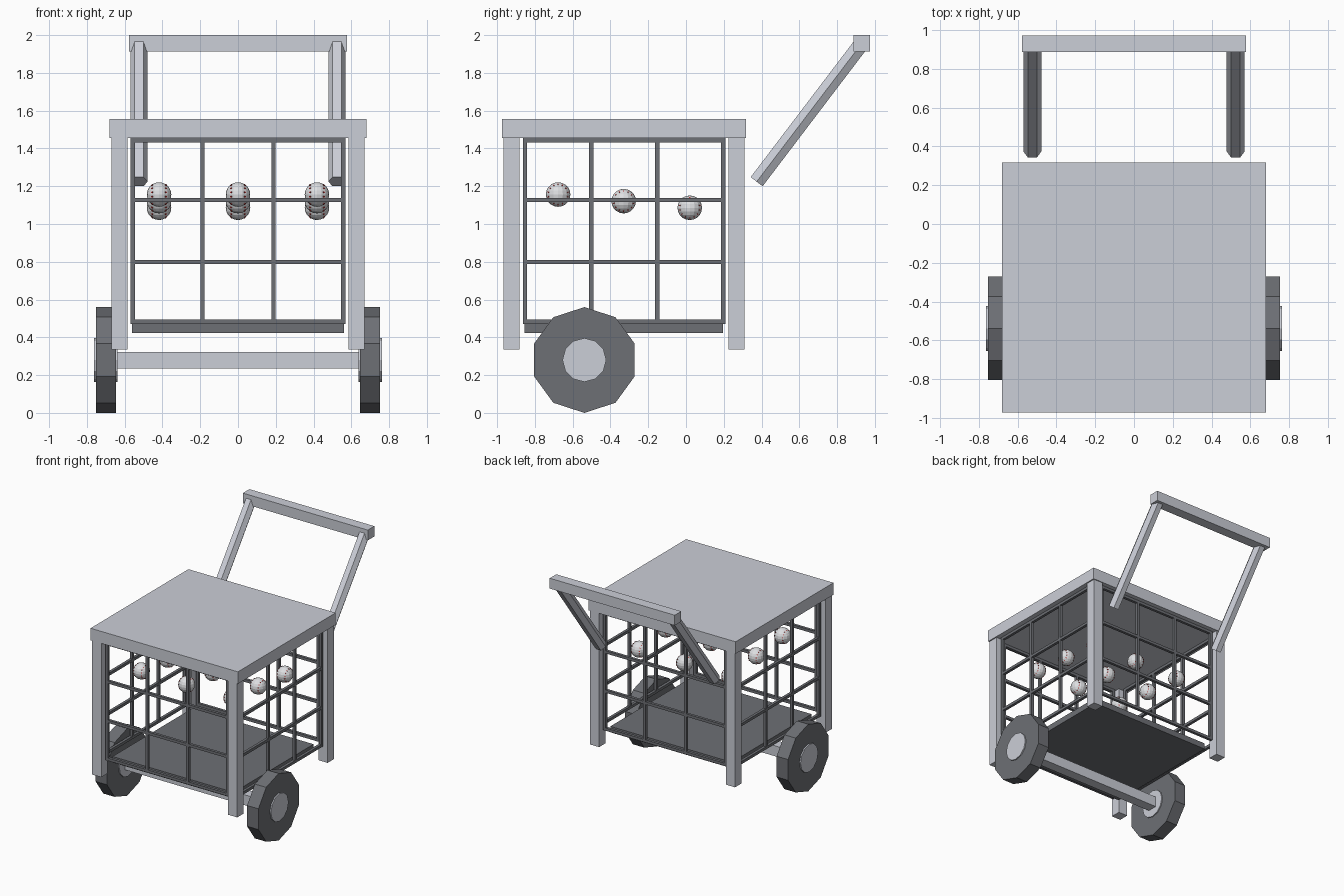
import bpy, bmesh, math
from mathutils import Vector, Matrix

old = bpy.data.objects.get("Cube")
if old:
    bpy.data.objects.remove(old, do_unlink=True)


def material(name, rgb):
    m = bpy.data.materials.new(name)
    m.use_nodes = True
    m.diffuse_color = (*rgb, 1)
    m.node_tree.nodes["Principled BSDF"].inputs["Base Color"].default_value = (*rgb, 1)
    return m


LIGHT = material("light grey", (0.6, 0.62, 0.68))
DARK = material("dark grey", (0.155, 0.162, 0.178))
WHITE = material("ball white", (0.73, 0.74, 0.76))
RED = material("stitch red", (0.5, 0.04, 0.04))


def finish(name, bm, *mats):
    mesh = bpy.data.meshes.new(name)
    bm.to_mesh(mesh)
    bm.free()
    for m in mats:
        mesh.materials.append(m)
    ob = bpy.data.objects.new(name, mesh)
    bpy.context.collection.objects.link(ob)
    return ob


def add_box(bm, lo, hi):
    lo, hi = Vector(lo), Vector(hi)
    mat = Matrix.Translation((lo + hi) / 2) @ Matrix.Diagonal((*(hi - lo), 1))
    bmesh.ops.create_cube(bm, size=1, matrix=mat)


def box(name, lo, hi, mat):
    bm = bmesh.new()
    add_box(bm, lo, hi)
    return finish(name, bm, mat)


def rod(name, a, b, radius, sides, mat, turn=0):
    a, b = Vector(a), Vector(b)
    bm = bmesh.new()
    rot = (b - a).to_track_quat('Z', 'Y').to_matrix().to_4x4()
    place = Matrix.Translation((a + b) / 2) @ rot @ Matrix.Rotation(turn, 4, 'Z')
    bmesh.ops.create_cone(bm, cap_ends=True, segments=sides, radius1=radius,
                          radius2=radius, depth=(b - a).length, matrix=place)
    return finish(name, bm, mat)


# Table top, floor and axle
box("top_board", (-0.68, -0.973, 1.455), (0.68, 0.317, 1.555), LIGHT)
box("floor_panel", (-0.56, -0.855, 0.422), (0.56, 0.197, 0.472), DARK)
box("axle", (-0.65, -0.58, 0.235), (0.65, -0.495, 0.322), LIGHT)

for side, s in (("left", 1), ("right", -1)):
    # Legs
    for end, y in (("front", -0.967), ("back", 0.225)):
        xs = sorted((s * 0.585, s * 0.67))
        box(f"{end}_{side}_leg", (xs[0], y, 0.335), (xs[1], y + 0.085, 1.46), LIGHT)
    # Ten-sided wheel with a vertex at the top, and its hub
    rod(f"{side}_wheel", (s * 0.647, -0.538, 0.28), (s * 0.752, -0.538, 0.28),
        0.28, 10, DARK)
    rod(f"{side}_hub", (s * 0.638, -0.538, 0.28), (s * 0.762, -0.538, 0.28),
        0.116, 12, LIGHT)
    # Six-sided handle arm, corners pointing sideways
    rod(f"{side}_handle_arm", (s * 0.524, 0.374, 1.224), (s * 0.524, 0.93, 1.956),
        0.046, 6, LIGHT, math.pi / 2)

box("handle_grip", (-0.577, 0.887, 1.914), (0.577, 0.973, 2.0), LIGHT)

# Wire cage: four lattice panels, each set midway through the leg thickness
T = 0.0115
XS = (-0.558, -0.188, 0.188, 0.558)
YS = (-0.852, -0.502, -0.152, 0.198)
ZS = (0.482, 0.799, 1.127, 1.444)


def lattice(name, axis, fixed):
    across = XS if axis == 0 else YS

    def point(u, z, d):
        p = (u, fixed) if axis == 0 else (fixed, u)
        return (p[0] + d, p[1] + d, z + d)

    bm = bmesh.new()
    for u in across:
        add_box(bm, point(u, ZS[0], -T), point(u, ZS[-1], T))
    for z in ZS:
        add_box(bm, point(across[0], z, -T), point(across[-1], z, T))
    return finish(name, bm, DARK)


lattice("cage_front", 0, -0.925)
lattice("cage_back", 0, 0.268)
lattice("cage_right", 1, -0.628)
lattice("cage_left", 1, 0.628)

# Stitched balls in three rows stepping down towards the back
R = 0.065


def ball(name, centre):
    bm = bmesh.new()
    bmesh.ops.create_uvsphere(bm, u_segments=16, v_segments=10, radius=R)
    count = len(bm.faces)
    for s in (-1, 1):
        for i in range(14):
            spin = Matrix.Rotation(math.tau * i / 14, 4, 'X')
            lean = Matrix.Rotation(s * 0.6, 4, 'Y')
            mat = (spin @ lean @ Matrix.Translation((0, 0, R * 0.985))
                   @ Matrix.Diagonal((0.009, 0.006, 0.005, 1)))
            bmesh.ops.create_cube(bm, size=1, matrix=mat)
    bm.faces.ensure_lookup_table()
    for f in bm.faces[count:]:
        f.material_index = 1
    finish(name, bm, WHITE, RED).location = centre


for row, (y, z) in enumerate(((-0.677, 1.156), (-0.33, 1.121), (0.02, 1.086))):
    for col, x in enumerate((-0.418, 0, 0.418)):
        ball(f"ball_{row + 1}_{col + 1}", (x, y, z))
